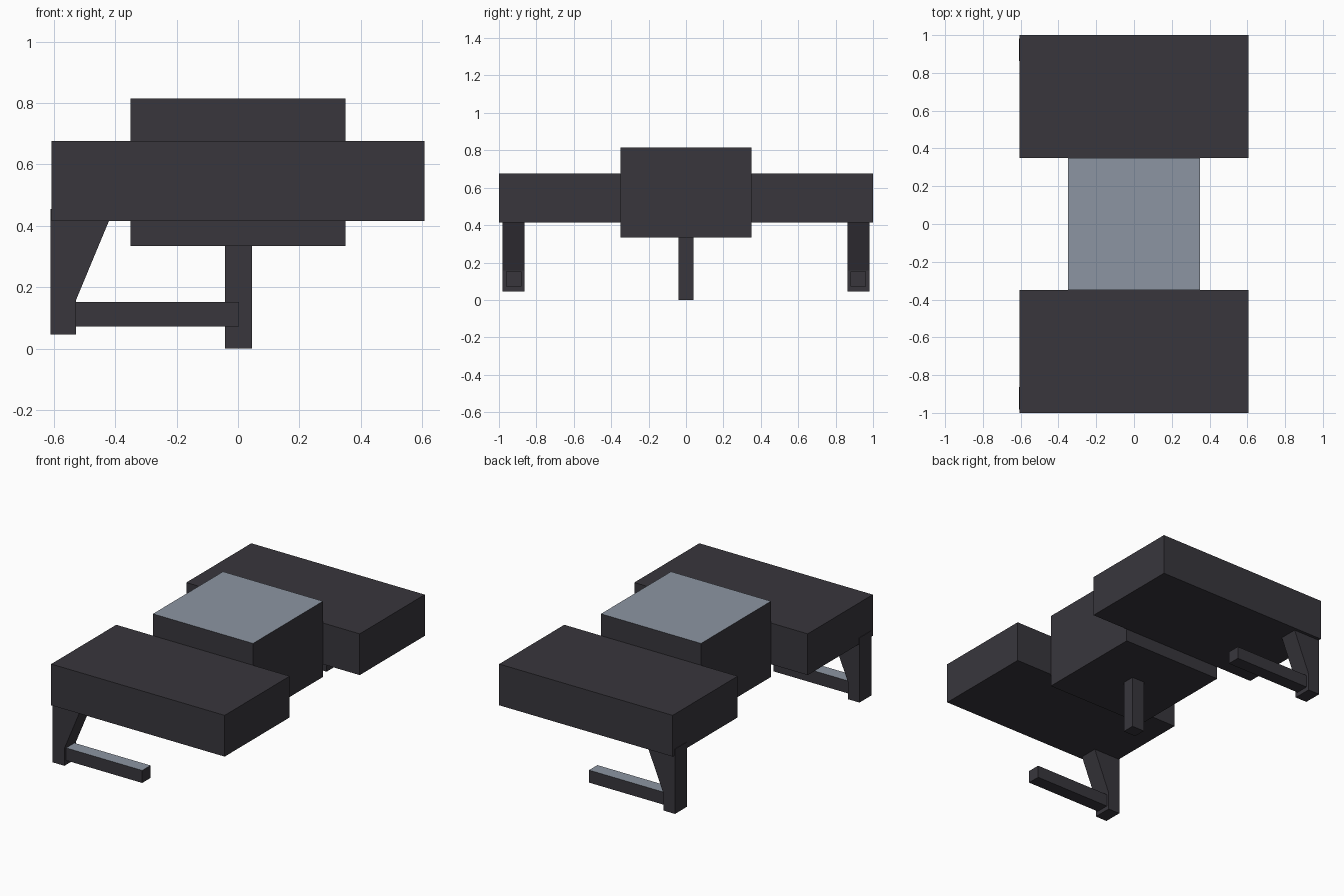
import bpy
import bmesh

if "Cube" in bpy.data.objects:
    bpy.data.objects.remove(bpy.data.objects["Cube"])


def material(name, rgb):
    m = bpy.data.materials.new(name)
    m.diffuse_color = (*rgb, 1.0)
    m.use_nodes = True
    m.node_tree.nodes["Principled BSDF"].inputs["Base Color"].default_value = m.diffuse_color
    return m


DARK = material("dark charcoal", (0.040, 0.037, 0.046))
PANEL = material("blue grey panel", (0.262, 0.302, 0.362))


def prism(name, profile, y0, y1, panel_top=False):
    """Extrude an x/z profile from y0 to y1; optionally colour its upward face."""
    bm = bmesh.new()
    face = bm.faces.new([bm.verts.new((x, y0, z)) for x, z in profile])
    ext = bmesh.ops.extrude_face_region(bm, geom=[face])
    verts = [g for g in ext["geom"] if isinstance(g, bmesh.types.BMVert)]
    bmesh.ops.translate(bm, verts=verts, vec=(0, y1 - y0, 0))
    bmesh.ops.recalc_face_normals(bm, faces=bm.faces)
    bm.normal_update()
    for f in bm.faces:
        f.material_index = int(panel_top and f.normal.z > 0.9)
    mesh = bpy.data.meshes.new(name)
    bm.to_mesh(mesh)
    bm.free()
    mesh.materials.append(DARK)
    if panel_top:
        mesh.materials.append(PANEL)
    obj = bpy.data.objects.new(name, mesh)
    bpy.context.collection.objects.link(obj)
    return obj


def box(name, x, y, z, panel_top=False):
    profile = [(x[0], z[0]), (x[1], z[0]), (x[1], z[1]), (x[0], z[1])]
    return prism(name, profile, y[0], y[1], panel_top)


# Central body with pale top, and the post below it
box("central_body", (-0.35, 0.35), (-0.35, 0.35), (0.335, 0.814), True)
box("support_post", (-0.042, 0.045), (-0.04, 0.04), (0.0, 0.345))

# Tapered hanging bracket outline
BRACKET = [(-0.61, 0.046), (-0.528, 0.046), (-0.528, 0.157),
           (-0.404, 0.455), (-0.61, 0.455)]

# Side slabs, brackets and foot bars, mirrored front to back
for label, s in (("front", -1), ("back", 1)):
    box(label + "_slab", (-0.607, 0.607), sorted((s * 0.35, s)), (0.415, 0.676))
    prism(label + "_bracket", BRACKET, *sorted((s * 0.863, s * 0.981)))
    box(label + "_foot_bar", (-0.54, 0.004), sorted((s * 0.88, s * 0.963)),
        (0.073, 0.152), True)
